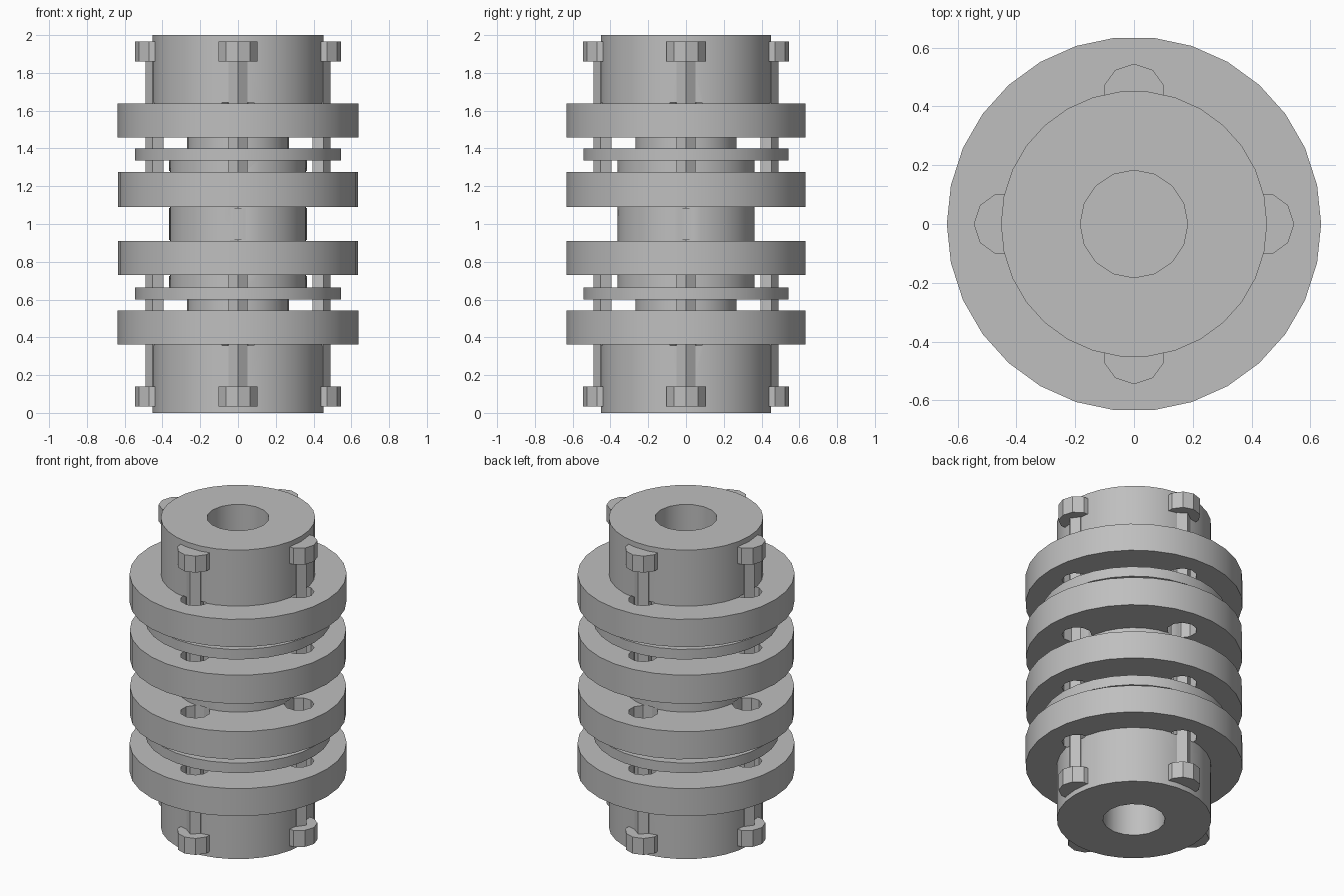
import bpy, bmesh
from math import radians, cos, sin, tau
from mathutils import Matrix

if "Cube" in bpy.data.objects:
    bpy.data.objects.remove(bpy.data.objects["Cube"])

steel = bpy.data.materials.new("steel_grey")
steel.diffuse_color = (0.52, 0.52, 0.52, 1)
steel.use_nodes = True
steel.node_tree.nodes["Principled BSDF"].inputs["Base Color"].default_value = steel.diffuse_color

BOLT_R = 0.437   # bolt circle radius


def add_object(name, bm):
    bmesh.ops.recalc_face_normals(bm, faces=bm.faces)
    mesh = bpy.data.meshes.new(name)
    bm.to_mesh(mesh)
    bm.free()
    mesh.materials.append(steel)
    ob = bpy.data.objects.new(name, mesh)
    bpy.context.collection.objects.link(ob)
    return ob


def lathe(name, profile, sides=30):
    """Solid of revolution from (radius, z) points, closed by end caps."""
    bm = bmesh.new()
    rings = [[bm.verts.new((r * cos(tau * i / sides), r * sin(tau * i / sides), z))
              for i in range(sides)] for r, z in profile]
    for a, b in zip(rings, rings[1:]):
        for i in range(sides):
            j = (i + 1) % sides
            bm.faces.new((a[i], a[j], b[j], b[i]))
    bm.faces.new(rings[0][::-1])
    bm.faces.new(rings[-1])
    return add_object(name, bm)


def prism(bm, sides, radius, z0, z1, offset=0.0, turn=0.0):
    """Upright prism with a corner facing away from the main axis."""
    m = Matrix.Rotation(turn, 4, 'Z') @ Matrix.Translation((offset, 0, (z0 + z1) / 2))
    new = bmesh.ops.create_cone(bm, cap_ends=True, segments=sides, radius1=radius,
                                radius2=radius, depth=z1 - z0)["verts"]
    # put the first corner on the +x side
    first = max(new, key=lambda v: (round(v.co.x, 5), v.co.y)).co
    spin = Matrix.Rotation(-math_angle(first), 4, 'Z')
    bmesh.ops.transform(bm, matrix=m @ spin, verts=new)


def math_angle(v):
    return v.to_2d().angle_signed((1, 0)) if v.to_2d().length else 0.0


def cut(ob, shapes):
    """Subtract several prisms from a part."""
    for args in shapes:
        bm = bmesh.new()
        prism(bm, *args)
        cutter = add_object("cutter", bm)
        cutter.hide_render = True
        mod = ob.modifiers.new("cut", 'BOOLEAN')
        mod.operation, mod.solver, mod.object = 'DIFFERENCE', 'EXACT', cutter
        bpy.context.view_layer.objects.active = ob
        bpy.ops.object.modifier_apply(modifier=mod.name)
        bpy.data.objects.remove(cutter)


def bolt_holes(z0, z1):
    return [(10, 0.088, z0, z1, BOLT_R, radians(90 * k)) for k in range(4)]


# centre spool: tube carrying two inner flanges
spool = lathe("centre_spool", [(0.365, 0.66), (0.365, 0.73), (0.635, 0.73), (0.635, 0.91),
                               (0.365, 0.91), (0.365, 1.09), (0.635, 1.09), (0.635, 1.275),
                               (0.365, 1.275), (0.365, 1.34)])
cut(spool, bolt_holes(0.725, 0.915) + bolt_holes(1.085, 1.28))

# mirrored ends
for end, up in (("top", True), ("bottom", False)):
    def z(v):
        return v if up else 2 - v

    def span(a, b):
        return (a, b) if up else (2 - b, 2 - a)

    # hub with outer flange, blind bore and bolt holes
    hub = lathe(end + "_hub", [(0.637, z(1.458)), (0.637, z(1.637)), (0.453, z(1.637)),
                               (0.453, z(2.0))])
    cut(hub, bolt_holes(*span(1.44, 1.642)) + [(16, 0.183, *span(1.47, 2.1))])

    # flexible disc and its spacer
    lathe(end + "_flex_disc", [(0.545, z(1.335)), (0.545, z(1.40))])
    lathe(end + "_spacer", [(0.27, z(1.395)), (0.27, z(1.462))])

    # bolts
    for k in range(4):
        bm = bmesh.new()
        prism(bm, 5, 0.053, *span(1.19, 1.90), BOLT_R, radians(90 * k))
        prism(bm, 10, 0.108, *span(1.86, 1.967), BOLT_R, radians(90 * k))
        add_object(f"{end}_bolt_{k + 1}", bm)

# smooth the turned surfaces, keep edges sharp
for ob in bpy.context.scene.objects:
    ob.select_set(True)
    bpy.context.view_layer.objects.active = ob
bpy.ops.object.shade_smooth_by_angle(angle=radians(30))
